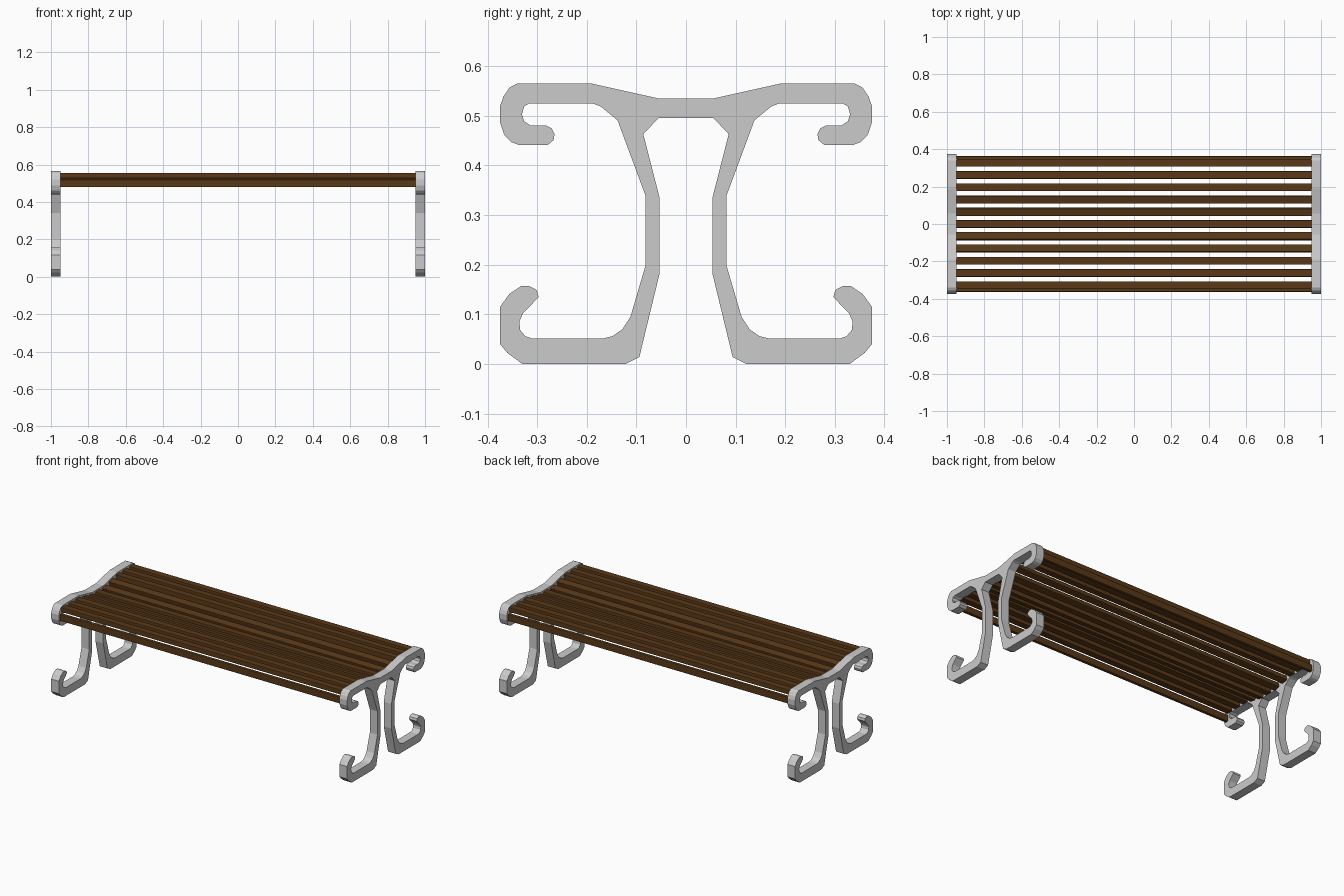
import bpy, bmesh, math

if "Cube" in bpy.data.objects:
    bpy.data.objects.remove(bpy.data.objects["Cube"])

# half outline of the cast end frame (y, z), from top centre round to underside centre
HALF = [(.055, .535), (.19, .565), (.34, .565), (.356, .557), (.368, .539), (.375, .519),
        (.375, .487), (.366, .461), (.352, .447), (.336, .441), (.279, .441), (.267, .451),
        (.265, .463), (.271, .475), (.283, .481), (.314, .481), (.326, .489), (.331, .503),
        (.326, .519), (.316, .525), (.188, .525), (.172, .519), (.138, .491), (.082, .34),
        (.082, .197), (.112, .095), (.128, .07), (.148, .056), (.168, .051), (.31, .051),
        (.324, .056), (.334, .068), (.336, .085), (.328, .103), (.31, .121), (.297, .135),
        (.301, .149), (.316, .157), (.332, .157), (.356, .141), (.375, .115), (.375, .04),
        (.36, .022), (.33, 0), (.122, 0), (.094, .014), (.053, .183), (.053, .334),
        (.086, .463), (.055, .496)]
THICK = 0.052

wood = bpy.data.materials.new("dark_wood")
wood.diffuse_color = (0.1, 0.04, 0.009, 1)
wood.use_nodes = True
wood.node_tree.nodes["Principled BSDF"].inputs["Base Color"].default_value = wood.diffuse_color


def finish(name, bm, mat=None):
    bmesh.ops.recalc_face_normals(bm, faces=bm.faces)
    me = bpy.data.meshes.new(name)
    bm.to_mesh(me)
    bm.free()
    ob = bpy.data.objects.new(name, me)
    bpy.context.collection.objects.link(ob)
    if mat:
        me.materials.append(mat)
    return ob


def end_frame(name, x0):
    bm = bmesh.new()
    outline = HALF + [(-y, z) for y, z in reversed(HALF)]
    face = bm.faces.new([bm.verts.new((x0, y, z)) for y, z in outline])
    ext = bmesh.ops.extrude_face_region(bm, geom=[face], use_keep_orig=True)
    verts = [v for v in ext["geom"] if isinstance(v, bmesh.types.BMVert)]
    bmesh.ops.translate(bm, verts=verts, vec=(THICK, 0, 0))
    return finish(name, bm)


def slat(name, y, z, width, height, tilt=0):
    bm = bmesh.new()
    bmesh.ops.create_cube(bm, size=1)
    bmesh.ops.scale(bm, vec=(1.91, width, height), verts=bm.verts)
    long_edges = [e for e in bm.edges if abs(e.verts[0].co.x - e.verts[1].co.x) > 1]
    bmesh.ops.bevel(bm, geom=long_edges, offset=0.004, segments=2, profile=0.5, affect='EDGES')
    ob = finish(name, bm, wood)
    ob.location = (0, y, z)
    ob.rotation_euler.x = tilt
    return ob


# end frames
end_frame("left_end_frame", -1)
end_frame("right_end_frame", 1 - THICK)

# seat slats following the dip of the frame
for i in range(-5, 6):
    y = i * 0.0655
    t = min(max((abs(y) - 0.055) / 0.135, 0), 1)
    tilt = math.copysign(math.atan(0.03 / 0.135), y) if 0 < t < 1 else 0
    slat(f"seat_slat_{i + 6}", y, 0.511 + 0.03 * t, 0.041, 0.03, tilt)

# upright edge slats at front and back
slat("front_edge_slat", -0.353, 0.499, 0.02, 0.041)
slat("back_edge_slat", 0.353, 0.499, 0.02, 0.041)
